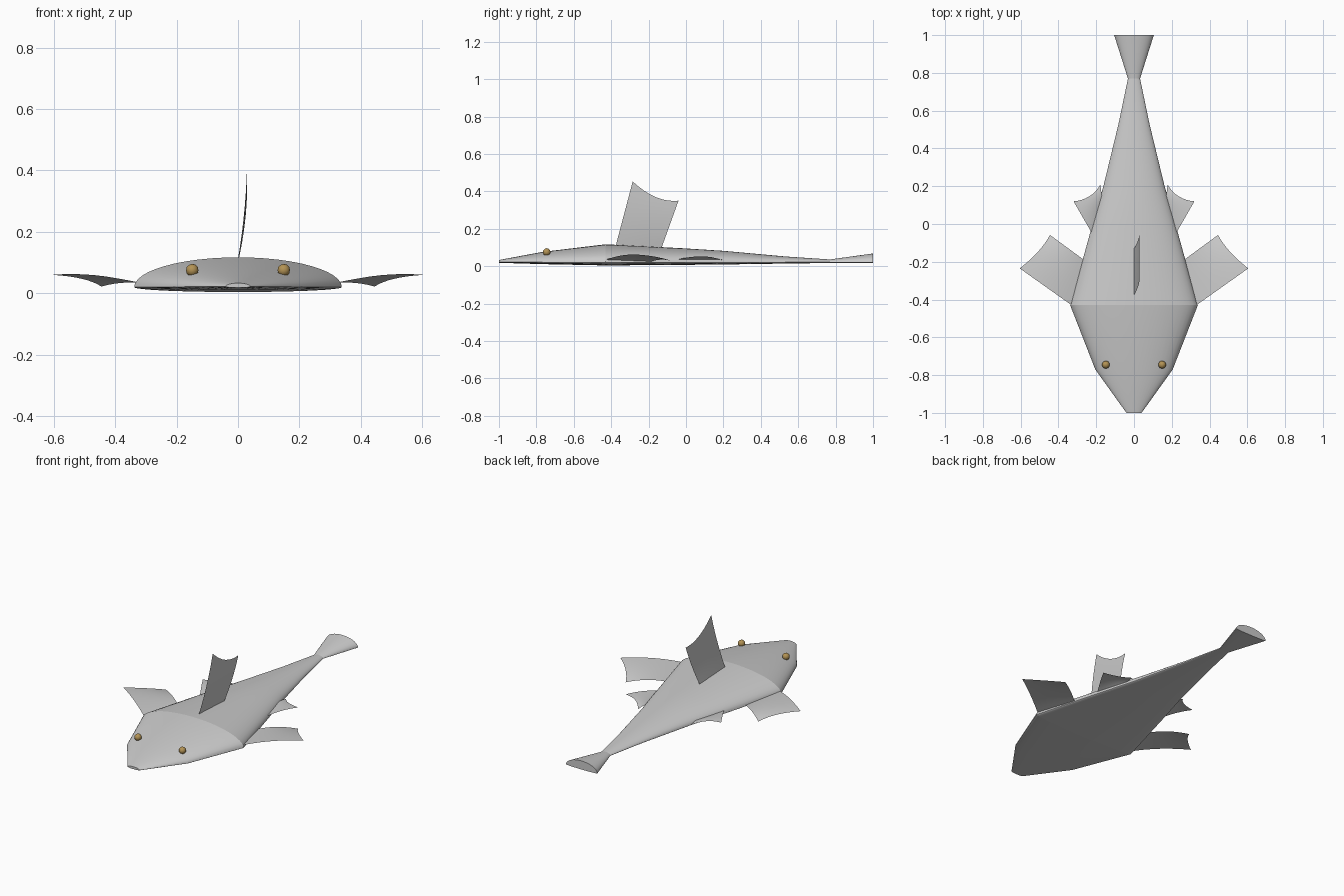
import bpy, bmesh, math
from mathutils import Vector

if "Cube" in bpy.data.objects:
    bpy.data.objects.remove(bpy.data.objects["Cube"])


def material(name, rgb):
    m = bpy.data.materials.new(name)
    m.diffuse_color = (*rgb, 1)
    m.use_nodes = True
    m.node_tree.nodes["Principled BSDF"].inputs["Base Color"].default_value = m.diffuse_color
    return m


GREY = material("pale_grey", (0.6, 0.6, 0.6))
GOLD = material("dull_gold", (0.45, 0.29, 0.09))


def finish(bm, name, mat):
    mesh = bpy.data.meshes.new(name)
    for f in bm.faces:
        f.smooth = True
    bm.to_mesh(mesh)
    bm.free()
    mesh.materials.append(mat)
    ob = bpy.data.objects.new(name, mesh)
    bpy.context.collection.objects.link(ob)
    return ob


# Body and tail: half-ellipse sections as (y, half width, rim z, top z, bottom z, hard ring)
SECTIONS = [
    (-1.00, 0.040, 0.022, 0.033, 0.018, True),
    (-0.77, 0.205, 0.021, 0.076, 0.011, False),
    (-0.43, 0.338, 0.020, 0.117, 0.004, True),
    (-0.02, 0.225, 0.020, 0.096, 0.007, False),
    (0.20, 0.162, 0.020, 0.082, 0.009, False),
    (0.53, 0.082, 0.021, 0.052, 0.014, False),
    (0.77, 0.032, 0.021, 0.036, 0.017, True),
    (1.00, 0.105, 0.020, 0.068, 0.016, True),
]
SIDES = 48


def build_body():
    bm = bmesh.new()
    rings = []
    for y, w, rim, top, bottom, _ in SECTIONS:
        ring = []
        for i in range(SIDES):
            a = 2 * math.pi * i / SIDES
            s = math.sin(a)
            height = top - rim if s > 0 else rim - bottom
            ring.append(bm.verts.new((w * math.cos(a), y, rim + height * s)))
        rings.append(ring)
    for a, b in zip(rings, rings[1:]):
        for i in range(SIDES):
            j = (i + 1) % SIDES
            bm.faces.new((a[i], a[j], b[j], b[i]))
    # Nose and tail end caps
    bm.faces.new(rings[0])
    bm.faces.new(rings[-1])
    bmesh.ops.recalc_face_normals(bm, faces=bm.faces)
    # Hard edges around the shoulder, tail joint and caps, and along the rim
    for ring, sec in zip(rings, SECTIONS):
        if sec[5]:
            for i in range(SIDES):
                bm.edges.get((ring[i], ring[(i + 1) % SIDES])).smooth = False
    for a, b in zip(rings, rings[1:]):
        for i in (0, SIDES // 2):
            bm.edges.get((a[i], b[i])).smooth = False
    finish(bm, "body", GREY)


# Fin: thin sheet between four corners, arched along its chord, with a hollow tip edge
def build_fin(name, root_front, root_back, tip_front, tip_back, bow, hollow, n=8):
    rf, rb, tf, tb = map(Vector, (root_front, root_back, tip_front, tip_back))
    bow, hollow = Vector(bow), Vector(hollow)
    bm = bmesh.new()
    grid = []
    for i in range(n + 1):
        u = i / n
        row = []
        for j in range(n + 1):
            v = j / n
            p = rf.lerp(tf, u).lerp(rb.lerp(tb, u), v)
            p += bow * 4 * u * (1 - u) + hollow * 4 * v * (1 - v) * u * u
            row.append(bm.verts.new(p))
        grid.append(row)
    for i in range(n):
        for j in range(n):
            bm.faces.new((grid[i][j], grid[i + 1][j], grid[i + 1][j + 1], grid[i][j + 1]))
    finish(bm, name, GREY)


def build_eye(name, x):
    bm = bmesh.new()
    bmesh.ops.create_icosphere(bm, subdivisions=2, radius=0.021)
    bmesh.ops.translate(bm, verts=bm.verts, vec=(x, -0.745, 0.075))
    finish(bm, name, GOLD)


build_body()

for side, s in (("left", -1), ("right", 1)):
    # Large front side fins
    build_fin(side + "_front_fin",
              (s * 0.33, -0.43, 0.034), (s * 0.265, -0.19, 0.024),
              (s * 0.605, -0.235, 0.060), (s * 0.445, -0.058, 0.022),
              (0, 0, 0.012), (s * -0.017, 0.0, 0.006))
    # Small rear side fins
    build_fin(side + "_rear_fin",
              (s * 0.222, -0.05, 0.034), (s * 0.165, 0.11, 0.026),
              (s * 0.320, 0.12, 0.050), (s * 0.178, 0.208, 0.030),
              (0, 0, 0.008), (s * -0.012, -0.018, 0.006))
    build_eye(side + "_eye", s * 0.149)

# Back fin, leaning slightly to the right
build_fin("back_fin",
          (0, -0.375, 0.112), (0, -0.13, 0.100),
          (0.03, -0.285, 0.453), (0.03, -0.04, 0.350),
          (0.007, 0, 0), (0, 0, -0.032))
